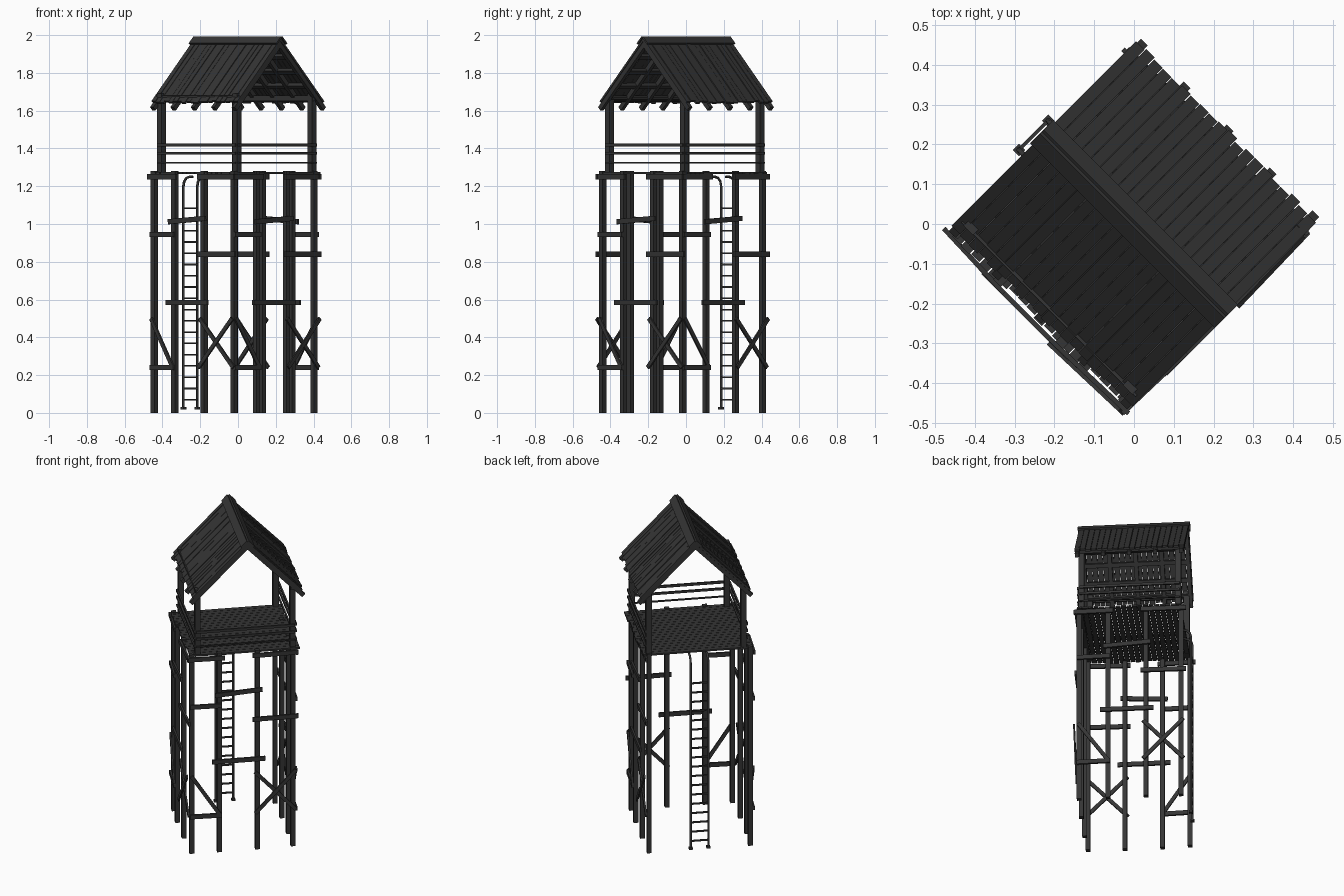
import bpy, bmesh, math, random
from mathutils import Vector, Matrix

if "Cube" in bpy.data.objects:
    bpy.data.objects.remove(bpy.data.objects["Cube"])

random.seed(4)
mat = bpy.data.materials.new("dark_wood")
mat.diffuse_color = (0.035, 0.035, 0.035, 1)
mat.use_nodes = True
mat.node_tree.nodes["Principled BSDF"].inputs["Base Color"].default_value = mat.diffuse_color


def beam(bm, p, q, w, h, up=(0, 0, 1)):
    """Square-edged timber from p to q: w sideways, h along up."""
    p, q = Vector(p), Vector(q)
    d = (q - p).normalized()
    side = d.cross(Vector(up)).normalized()
    top = side.cross(d)
    m = Matrix((d * (q - p).length, side * w, top * h)).transposed().to_4x4()
    m.translation = (p + q) / 2
    bmesh.ops.create_cube(bm, size=1, matrix=m)


def finish(name, bm):
    """All parts are built square to the tower, then turned 45 degrees."""
    bmesh.ops.recalc_face_normals(bm, faces=bm.faces)
    bmesh.ops.rotate(bm, verts=bm.verts, matrix=Matrix.Rotation(-math.pi / 4, 3, 'Z'))
    me = bpy.data.meshes.new(name)
    bm.to_mesh(me)
    bm.free()
    ob = bpy.data.objects.new(name, me)
    me.materials.append(mat)
    bpy.context.collection.objects.link(ob)
    return ob


def part(name, beams):
    bm = bmesh.new()
    for b in beams:
        beam(bm, *b)
    return finish(name, bm)


# Leg positions for the three braced sides; the fourth side holds the ladder
A, B, C, D = (-.30, -.327), (.297, -.327), (.297, .272), (-.30, .272)
sides = {
    "left": (A, (-.138, -.335), (.082, -.335), B),
    "front": (B, (.303, -.165), (.303, .06), C),
    "back": (C, (.127, .276), (-.094, .276), D),
}
legs = {p for s in sides.values() for p in s}
part("legs", [((x, y, 0), (x, y, 1.28), .027, .027, (0, 1, 0)) for x, y in sorted(legs)])

# Cross bars and diagonal braces on each side
for name, (a, m, n, b) in sides.items():
    along = (Vector(b) - Vector(a)).normalized()
    out = Vector((along.y, -along.x))

    def bar(p, q, z0, z1, ext=.03, off=.019, w=.012, h=.027):
        p = Vector(p) + out * off - along * ext
        q = Vector(q) + out * off + along * ext
        return ((p.x, p.y, z0), (q.x, q.y, z1), w, h)

    part(name + "_braces", [
        bar(a, m, 1.25, 1.25), bar(n, b, 1.25, 1.25),
        bar(a, m, .945, .945, .012), bar(a, m, .24, .24, .012),
        bar(a, m, .50, .24, .004, .02, .01, .022),
        bar(m, n, 1.012, 1.03, .028), bar(m, n, .585, .585, .045),
        bar(n, b, .84, .84, .03),
        bar(n, b, .50, .24, .015, .02, .01, .022),
        bar(n, b, .24, .50, .015, .029, .01, .022),
    ])

# Deck planks
N = 19
deck = []
for i in range(N):
    u = -.302 + .61 * (i + .5) / N
    j = random.uniform(-.008, .005)
    deck.append(((u, -.340 + j, 1.269), (u, .31 + j, 1.269), .61 / N - .003, .01))
part("deck_planks", deck)

# Roof posts
PU, V0, V1 = .283, -.290, .272
part("roof_posts", [((u, v, 1.26), (u, v, 1.69), .033, .033, (0, 1, 0))
                    for u in (-PU, PU) for v in (V0, V1)])

# Railings on three sides
rails = []
for z, h in ((1.325, .008), (1.375, .014), (1.418, .016)):
    rails.append(((-PU - .01, V0 - .02, z), (PU + .01, V0 - .02, z), .01, h))
    rails.append(((-PU - .01, V1 + .02, z), (PU + .01, V1 + .02, z), .01, h))
    rails.append(((PU + .02, V0 - .01, z), (PU + .02, V1 + .01, z), .01, h))
part("railings", rails)

# Roof: boards over purlins and rafters on both slopes
boards, frame, cap = [], [], []
for s in (-1, 1):
    run = Vector((0, s * .335, -.343))
    nor = Vector((0, s * .343, .335)).normalized()
    ridge = Vector((0, 0, 1.985))

    def at(u, t, depth):
        return ridge + run * t - nor * depth + Vector((u, 0, 0))

    n = 20
    for i in range(n):
        u = -.322 + .644 * (i + .5) / n
        j, d = random.uniform(-.015, .012), random.uniform(.003, .008)
        boards.append((at(u, 0, d), at(u, .985 + j, d), .644 / n - .002, .011, nor))
    for i in range(5):
        u = -.305 + .61 * i / 4
        frame.append((at(u, .02, .024), at(u, 1.045, .024), .024, .025, nor))
    for t in (.25, .47, .70, .90):
        frame.append((at(-.315, t, .022), at(.315, t, .022), .025, .02, nor))
    cap.append((at(-.328, .05, -.005), at(.328, .05, -.005), .05, .01, nor))
part("roof_boards", boards)
part("roof_frame", frame)
part("ridge_cap", cap)
part("eave_beams", [((-.31, v, 1.665), (.31, v, 1.665), .028, .028) for v in (V0, V1)])

# Ladder side rails, bent in over the deck edge at the top
LU, LV = -.336, (-.073, .031)
cu = bpy.data.curves.new("ladder_rails", 'CURVE')
cu.dimensions = '3D'
cu.bevel_depth = .007
cu.bevel_resolution = 1
cu.use_fill_caps = True
rot = Matrix.Rotation(-math.pi / 4, 3, 'Z')
for v in LV:
    pts = [(LU, v, .02), (LU, v, 1.2), (LU + .006, v, 1.225),
           (LU + .022, v, 1.243), (LU + .045, v, 1.25), (LU + .07, v, 1.25)]
    sp = cu.splines.new('POLY')
    sp.points.add(len(pts) - 1)
    for p, co in zip(sp.points, pts):
        p.co = (*(rot @ Vector(co)), 1)
cu.materials.append(mat)
bpy.context.collection.objects.link(bpy.data.objects.new("ladder_rails", cu))

# Ladder rungs and feet
rungs = [((LU, LV[0], z), (LU, LV[1], z), .009, .009)
         for z in (.07 + .0596 * i for i in range(18))]
rungs += [((LU, v, .018), (LU, v, .03), .022, .022, (0, 1, 0)) for v in LV]
part("ladder_rungs", rungs)
